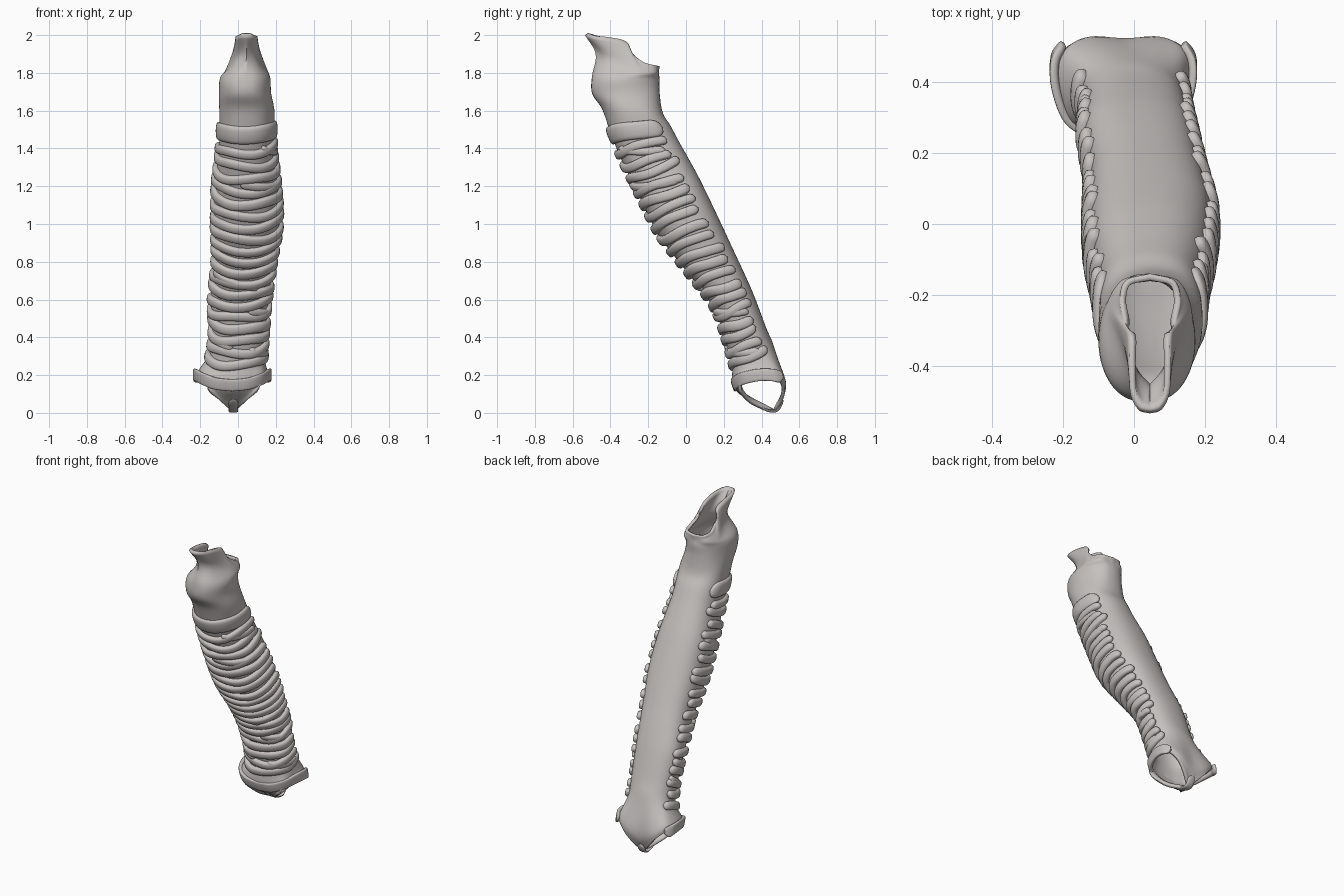
import bpy, math, random
from mathutils import Vector as V

random.seed(4)
cube = bpy.data.objects.get("Cube")
if cube:
    bpy.data.objects.remove(cube, do_unlink=True)

grey = bpy.data.materials.new("warm_grey")
grey.use_nodes = True
colour = (0.57, 0.54, 0.525, 1)
grey.diffuse_color = colour
grey.node_tree.nodes["Principled BSDF"].inputs["Base Color"].default_value = colour

COLS = 72
HALF = COLS // 2


def make(name, verts, faces, angle, closed):
    mesh = bpy.data.meshes.new(name)
    mesh.from_pydata(verts, [], faces)
    mesh.materials.append(grey)
    obj = bpy.data.objects.new(name, mesh)
    bpy.context.collection.objects.link(obj)
    bpy.ops.object.select_all(action="DESELECT")
    obj.select_set(True)
    bpy.context.view_layer.objects.active = obj
    if closed:
        bpy.ops.object.mode_set(mode="EDIT")
        bpy.ops.mesh.select_all(action="SELECT")
        bpy.ops.mesh.normals_make_consistent(inside=False)
        bpy.ops.object.mode_set(mode="OBJECT")
    bpy.ops.object.shade_smooth_by_angle(angle=math.radians(angle))
    return obj


def spline(points, t):
    """Smooth curve through points, t from 0 to 1."""
    last = len(points) - 1
    f = min(max(t, 0), 1) * last
    i = min(int(f), last - 1)
    f -= i
    b, c = points[i], points[i + 1]
    a = points[i - 1] if i > 0 else b * 2 - c
    d = points[i + 2] if i + 2 <= last else c * 2 - b
    return b + (c - a) * (f / 2) + (a * 2 - b * 5 + c * 4 - d) * (f * f / 2) \
        + (b * 3 - a - c * 3 + d) * (f ** 3 / 2)


def half_loop(cx, points):
    """Closed loop mirrored about cx from a back-to-front half outline."""
    pts = [V(p) for p in points]
    half = [spline(pts, i / HALF) for i in range(HALF + 1)]
    loop = [V((cx + p.x, p.y, p.z)) for p in half]
    return loop + [V((cx - p.x, p.y, p.z)) for p in half[-2:0:-1]]


# Tube stations from z = 0.2 upwards: centre x, centre y, half width, half depth, tilt
STATIONS = [V(s) for s in (
    (-.02, .390, .155, .128, .42), (.003, .322, .142, .114, .42),
    (.010, .248, .152, .112, .42), (.033, .130, .156, .136, .44),
    (.047, .008, .173, .162, .44), (.045, -.092, .167, .164, .42),
    (.045, -.195, .145, .160, .28), (.047, -.284, .146, .160, -.05))]


def tube(z, a):
    """Point on the tube wall; angle runs from the back (0) round to the front (pi)."""
    cx, cy, rx, ry, tilt = spline(STATIONS, (z - .2) / 1.4)
    c, s = math.cos(a), math.sin(a)
    v = ry * (abs(c) ** .75 if c > 0 else -abs(c) ** .95)
    u = rx * math.copysign(abs(s) ** .9, s)
    n = math.hypot(1, tilt)
    return V((cx + u, cy + v / n, z + v * tilt / n))


def oval(cx, rx, yb, yf, zb, zf):
    pts = []
    for i in range(13):
        a = math.pi * i / 12
        f = (1 - math.cos(a)) / 2
        pts.append((rx * math.sin(a) ** .85, yb + (yf - yb) * f, zb + (zf - zb) * f))
    return half_loop(cx, pts)


# Tube: forked lower rim, leaning body, neck and raised spout
loops = [
    half_loop(-.025, [(0, .475, .005), (.05, .510, .06), (.11, .525, .13), (.175, .49, .19),
                      (.20, .41, .20), (.18, .33, .18), (.13, .275, .13),
                      (.07, .32, .065), (.03, .38, .028), (0, .455, .005)]),
    half_loop(-.025, [(0, .525, .13), (.10, .525, .18), (.165, .48, .23), (.178, .38, .23),
                      (.155, .285, .19), (.08, .258, .15), (0, .26, .12)])]
for k in range(14):
    z = .30 + k * .1
    loops.append([tube(z, 2 * math.pi * i / COLS) for i in range(COLS)])
loops += [
    oval(.037, .138, -.14, -.497, 1.70, 1.69),
    oval(.038, .133, -.14, -.498, 1.765, 1.78),
    half_loop(.045, [(0, -.143, 1.80), (.08, -.16, 1.805), (.112, -.24, 1.81),
                     (.085, -.33, 1.85), (.05, -.42, 1.88), (0, -.478, 1.90)]),
    half_loop(.045, [(0, -.140, 1.835), (.07, -.16, 1.84), (.085, -.22, 1.855),
                     (.068, -.28, 1.90), (.056, -.315, 1.965), (.058, -.40, 1.988),
                     (.055, -.48, 1.995), (.032, -.525, 2), (0, -.535, 2)])]

STEPS = 5
rows = (len(loops) - 1) * STEPS + 1
verts = []
for r in range(rows):
    for i in range(COLS):
        verts.append(spline([loop[i] for loop in loops], r / (rows - 1)))
faces = [((r + 1) * COLS + i, (r + 1) * COLS + (i + 1) % COLS,
          r * COLS + (i + 1) % COLS, r * COLS + i)
         for r in range(rows - 1) for i in range(COLS)]
windpipe = make("windpipe_tube", verts, faces, 60, False)
wall = windpipe.modifiers.new("wall", "SOLIDIFY")
wall.thickness = .018
wall.offset = -1


def band(name, frames, width, thick):
    """Rounded strap along frames of (point, outward, along-axis), tapered at both ends."""
    sides, n = 16, len(frames)
    length = sum((frames[i + 1][0] - frames[i][0]).length for i in range(n - 1))
    verts, faces = [], []
    for k, (p, out, axis) in enumerate(frames):
        end = min(k, n - 1 - k) / (n - 1) * length
        e = min(end / (width * .6), 1)
        taper = max(math.sqrt(1 - (1 - e) ** 2), .1)
        for j in range(sides):
            a = 2 * math.pi * j / sides
            c, s = math.cos(a), math.sin(a)
            w = math.copysign(abs(c) ** .7, c) * width / 2 * taper
            h = math.copysign(abs(s) ** .7, s) * thick * (.4 + .6 * taper)
            verts.append(p + axis * w + out * (h if h > 0 else h * .35))
    for k in range(n - 1):
        for j in range(sides):
            m = (j + 1) % sides
            faces.append((k * sides + j, k * sides + m, (k + 1) * sides + m, (k + 1) * sides + j))
    faces += [tuple(range(sides)), tuple(range((n - 1) * sides, n * sides))]
    make(name, verts, faces, 50, True)


def ring(name, z0, z1, a0, a1, width, thick=.024, wave=.007):
    """Cartilage strap hugging the tube between two angles, drifting from z0 to z1."""
    phase = random.uniform(0, 6)
    n = 64
    frames = []
    for k in range(n + 1):
        t = k / n
        a = a0 + (a1 - a0) * t
        z = z0 + (z1 - z0) * t + wave * math.sin(3 * a + phase)
        p = tube(z, a)
        axis = (tube(z + .02, a) - tube(z - .02, a)).normalized()
        out = (tube(z, a + .04) - tube(z, a - .04)).cross(axis).normalized()
        if out.dot(p - (tube(z, 0) + tube(z, math.pi)) / 2) < 0:
            out = -out
        frames.append((p, out, axis))
    band(name, frames, width, thick)


rad = math.radians
# Broad top ring
ring("top_ring", 1.50, 1.49, rad(52), rad(302), .10, .02, .003)

# Regular C-shaped rings, open at the back
COUNT = 19
for i in range(COUNT):
    z = 1.415 - i * (1.415 - .30) / (COUNT - 1)
    drift = random.uniform(-.014, .014)
    ring(f"cartilage_ring_{i + 1}", z - drift, z + drift, rad(random.uniform(50, 66)),
         rad(random.uniform(288, 304)), random.uniform(.050, .058))

# Short forks joining neighbouring rings
for i, (z, start, stop) in enumerate(((1.40, 70, 150), (1.24, 75, 190), (1.18, 200, 290),
                                      (.74, 150, 250), (.55, 70, 165), (.42, 190, 295),
                                      (.34, 75, 160))):
    ring(f"ring_fork_{i + 1}", z - .03, z + .03, rad(start), rad(stop), .046, .022, 0)


def strap(name, path, axis_hint, width, thick):
    """Band along an open path, its width lying along the hinted axis."""
    frames = []
    for k, p in enumerate(path):
        along = path[min(k + 1, len(path) - 1)] - path[max(k - 1, 0)]
        out = along.cross(axis_hint).normalized()
        frames.append((p, out, out.cross(along).normalized()))
    band(name, frames, width, thick)


# Flared lowest ring above the two openings
outline = [V(p) for p in ((.175, .515, .185), (.20, .46, .20), (.195, .38, .20),
                          (.16, .295, .18), (.09, .255, .155), (0, .25, .145))]
side = [spline(outline, i / 32) for i in range(33)]
path = [V((p.x - .03, p.y, p.z)) for p in side]
path += [V((-p.x - .03, p.y, p.z)) for p in side[-2::-1]]
strap("lowest_ring", path, V((0, -.3, .95)), .065, .02)

# Ridge that joins front and back walls between the openings
ridge = [V((-.025, y, z)) for y, z in ((.33, .075), (.39, .035), (.45, .012), (.485, .02), (.512, .07))]
strap("fork_ridge", [spline(ridge, i / 24) for i in range(25)], V((1, 0, 0)), .05, .01)
